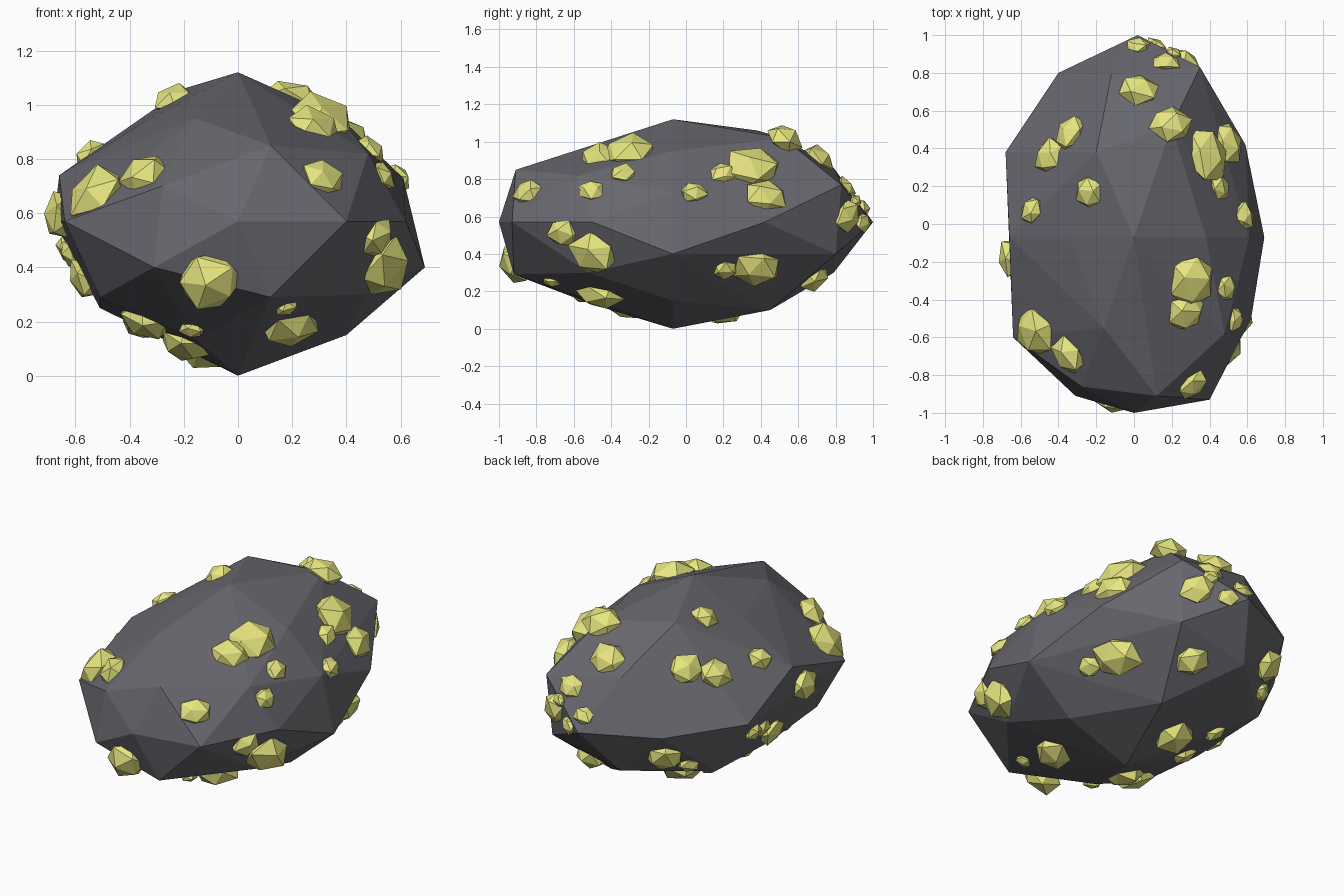
import bpy
import bmesh
import random
from mathutils import Vector, Matrix
from mathutils.bvhtree import BVHTree

random.seed(4)
default_cube = bpy.data.objects.get("Cube")
if default_cube:
    bpy.data.objects.remove(default_cube, do_unlink=True)


def make_material(name, color):
    material = bpy.data.materials.new(name)
    material.use_nodes = True
    material.diffuse_color = color
    material.node_tree.nodes["Principled BSDF"].inputs["Base Color"].default_value = color
    return material


def make_object(name, mesh_builder, material):
    mesh = bpy.data.meshes.new(name)
    mesh_builder.to_mesh(mesh)
    mesh.materials.append(material)
    created = bpy.data.objects.new(name, mesh)
    bpy.context.scene.collection.objects.link(created)
    return created


rock_grey = make_material("dark grey rock", (.135, .135, .155, 1))
crystal_yellow = make_material("yellow crystal", (.85, .84, .23, 1))

# Corner points of the faceted boulder, upper half, rim and lower half
upper_corners = [
    (0, -.07, 1.12), (.12, -.91, .85), (-.16, -.55, .95), (.48, -.58, .82),
    (.61, -.07, .73), (.38, -.07, .95), (-.34, -.07, .94), (-.66, -.07, .74),
    (-.2, .38, 1.06), (-.12, .79, .86), (.2, .52, 1.02), (.35, .83, .77),
    (-.28, -.86, .7),
]
rim_corners = [
    (0, -1, .57), (.4, -.93, .57), (.62, -.5, .57), (.69, -.07, .4),
    (.59, .42, .57), (.02, 1, .57), (-.4, .8, .57), (-.68, .38, .57),
    (-.64, -.6, .57), (-.31, -.91, .4),
]
lower_corners = [
    (0, -.07, 0), (.12, -.92, .29), (.4, -.07, .15), (-.51, -.52, .29),
    (-.51, -.07, .25), (-.15, -.5, .13), (.47, -.52, .3), (.18, .45, .1),
    (.33, .8, .4), (-.12, .79, .3), (-.51, .45, .27),
]

# Boulder: a flat-faced hull around the corners
builder = bmesh.new()
for corner in upper_corners + rim_corners + lower_corners:
    builder.verts.new(corner)
bmesh.ops.convex_hull(builder, input=builder.verts)
loose = [v for v in builder.verts if not v.link_faces]
bmesh.ops.delete(builder, geom=loose, context="VERTS")
bmesh.ops.recalc_face_normals(builder, faces=builder.faces)
surface = BVHTree.FromBMesh(builder)
make_object("boulder", builder, rock_grey)
builder.free()


def add_crystal(name, origin, direction, radius):
    """Set one rough twenty-sided nugget into the rock, flattened along the surface."""
    spot, normal, index, distance = surface.ray_cast(origin, direction)
    if spot is None:
        spot, normal, index, distance = surface.find_nearest(origin + direction * 3)
    nugget = bmesh.new()
    bmesh.ops.create_icosphere(nugget, subdivisions=1, radius=radius * 1.1)
    spin = Matrix.Rotation(random.uniform(0, 6), 3, "X") @ Matrix.Rotation(random.uniform(0, 6), 3, "Z")
    turn = normal.to_track_quat("Z", "Y").to_matrix()
    for vert in nugget.verts:
        point = spin @ vert.co * random.uniform(.9, 1.15)
        point.x *= 1.15
        point.z *= .7
        vert.co = spot + turn @ point
    make_object(name, nugget, crystal_yellow)
    nugget.free()


# Each side lists crystals as two coordinates across that side and a radius
top_spots = [
    (.02, .71, .09), (.19, .53, .09), (-.34, .48, .08), (-.45, .36, .08),
    (-.24, .17, .07), (-.54, .07, .06), (.31, -.3, .12), (.27, -.47, .09),
    (-.52, -.57, .11), (-.34, -.7, .085),
]
plus_x_spots = [
    (.36, .86, .12), (.43, .71, .09), (.2, .83, .06), (.04, .73, .06),
    (-.34, .83, .055), (-.51, .74, .055), (-.85, .73, .07), (-.66, .51, .07),
    (-.49, .4, .11), (.21, .32, .055), (.38, .33, .11),
]
minus_x_spots = [
    (-.18, .59, .08), (0, .36, .075), (.16, .45, .05), (.26, .47, .05),
]
front_spots = [(-.11, .35, .1), (-.34, .2, .09), (-.17, .17, .04)]
back_spots = [
    (.02, .65, .05), (.17, .75, .06), (.21, .68, .04), (.27, .6, .08),
    (.12, .57, .05), (-.35, .42, .085), (-.42, .335, .05),
]
bottom_spots = [
    (-.12, .2, .1), (-.35, .27, .05), (-.2, -.31, .09), (-.37, -.02, .06),
    (.157, .68, .08), (.19, -.46, .1), (.18, -.72, .04),
]

# Side name, index of the axis looked along, sign of that side, crystals
sides = [
    ("top", 2, 1, top_spots),
    ("bottom", 2, -1, bottom_spots),
    ("left", 0, 1, plus_x_spots),
    ("right", 0, -1, minus_x_spots),
    ("front", 1, -1, front_spots),
    ("back", 1, 1, back_spots),
]
for side, axis, sign, spots in sides:
    for number, (across, up, radius) in enumerate(spots, 1):
        origin = [across, up]
        origin.insert(axis, 3 * sign)
        direction = Vector((0, 0, 0))
        direction[axis] = -sign
        add_crystal(f"{side}_crystal_{number}", Vector(origin), direction, radius)
